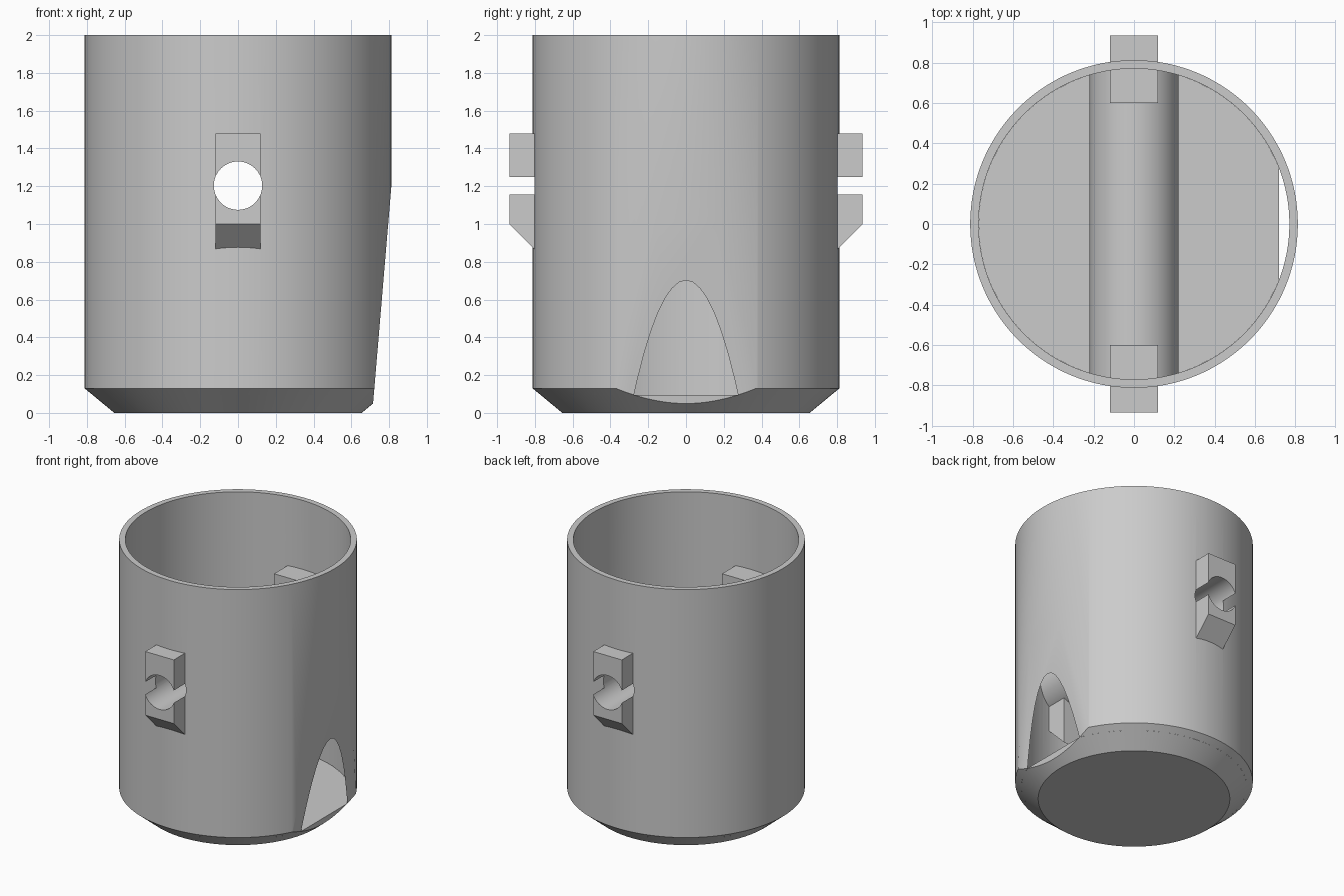
import bpy, bmesh, math
from mathutils import Matrix

cube = bpy.data.objects.get("Cube")
if cube:
    bpy.data.objects.remove(cube)

RADIUS, INNER, BASE = 0.812, 0.77, 0.655
HEIGHT, FLOOR, CHAMFER = 2.0, 0.095, 0.13
PIN_Z, PIN_R, TUBE_R = 1.203, 0.128, 0.22
LUG_HALF = 0.119

grey = bpy.data.materials.new("plain_grey")
grey.use_nodes = True
color = (0.6, 0.6, 0.6, 1)
grey.diffuse_color = color
grey.node_tree.nodes["Principled BSDF"].inputs["Base Color"].default_value = color


def solid(rings):
    """Closed solid through a list of equal rings, capped at both ends."""
    bm = bmesh.new()
    loops = [[bm.verts.new(p) for p in ring] for ring in rings]
    for low, high in zip(loops, loops[1:]):
        for i in range(len(low)):
            bm.faces.new((low[i - 1], low[i], high[i], high[i - 1]))
    bm.faces.new(loops[0][::-1])
    bm.faces.new(loops[-1])
    return bm


def lathe(profile, steps):
    angles = [math.tau * i / steps for i in range(steps)]
    return solid([[(r * math.cos(a), r * math.sin(a), z) for a in angles]
                  for r, z in profile])


def rod(radius, half, steps):
    """Cylinder along y at the height of the pin hole."""
    bm = lathe([(radius, -half), (radius, half)], steps)
    bm.transform(Matrix.Translation((0, 0, PIN_Z))
                 @ Matrix.Rotation(math.pi / 2, 4, "X"))
    return bm


def make(name, bm):
    bmesh.ops.recalc_face_normals(bm, faces=bm.faces[:])
    if bm.calc_volume(signed=True) < 0:
        bmesh.ops.reverse_faces(bm, faces=bm.faces[:])
    mesh = bpy.data.meshes.new(name)
    bm.to_mesh(mesh)
    bm.free()
    mesh.materials.append(grey)
    obj = bpy.data.objects.new(name, mesh)
    bpy.context.collection.objects.link(obj)
    return obj


def combine(target, other, operation):
    mod = target.modifiers.new(operation.lower(), "BOOLEAN")
    mod.operation, mod.solver, mod.object = operation, "EXACT", other
    bpy.context.view_layer.update()
    bpy.ops.object.modifier_apply(modifier=mod.name)
    bpy.data.objects.remove(other)


# Chamfered body with a slanted flat on its left side
body = lathe([(BASE, 0), (RADIUS, CHAMFER), (RADIUS, HEIGHT)], 128)
cut = bmesh.ops.bisect_plane(body, geom=body.verts[:] + body.edges[:] + body.faces[:],
                             plane_co=(RADIUS, 0, 1.2), plane_no=(1.15, 0, -0.097),
                             clear_outer=True)
rim = [g for g in cut["geom_cut"] if isinstance(g, bmesh.types.BMEdge)]
bmesh.ops.edgeloop_fill(body, edges=rim)
cup = make("cup_body", body)
bpy.context.view_layer.objects.active = cup
cup.select_set(True)

# Hollow interior, which opens a window through the flat
cavity = lathe([(INNER, FLOOR), (INNER, HEIGHT + 0.2)], 128)
combine(cup, make("cavity_cutter", cavity), "DIFFERENCE")

# Cross tube between front and back walls
combine(cup, make("cross_tube", rod(TUBE_R, 0.776, 96)), "UNION")

# Front and back lugs with a sloped underside
profile = [(0.935, 1.0), (0.935, 1.48), (0.6, 1.48), (0.6, 0.665)]
for side in (-1, 1):
    lug = solid([[(x, side * y, z) for y, z in profile]
                 for x in (-LUG_HALF, LUG_HALF)])
    combine(cup, make("lug", lug), "UNION")

# Pin hole through lugs, walls and tube
combine(cup, make("pin_cutter", rod(PIN_R, 1.2, 64)), "DIFFERENCE")

bpy.ops.object.shade_smooth_by_angle(angle=math.radians(30))
